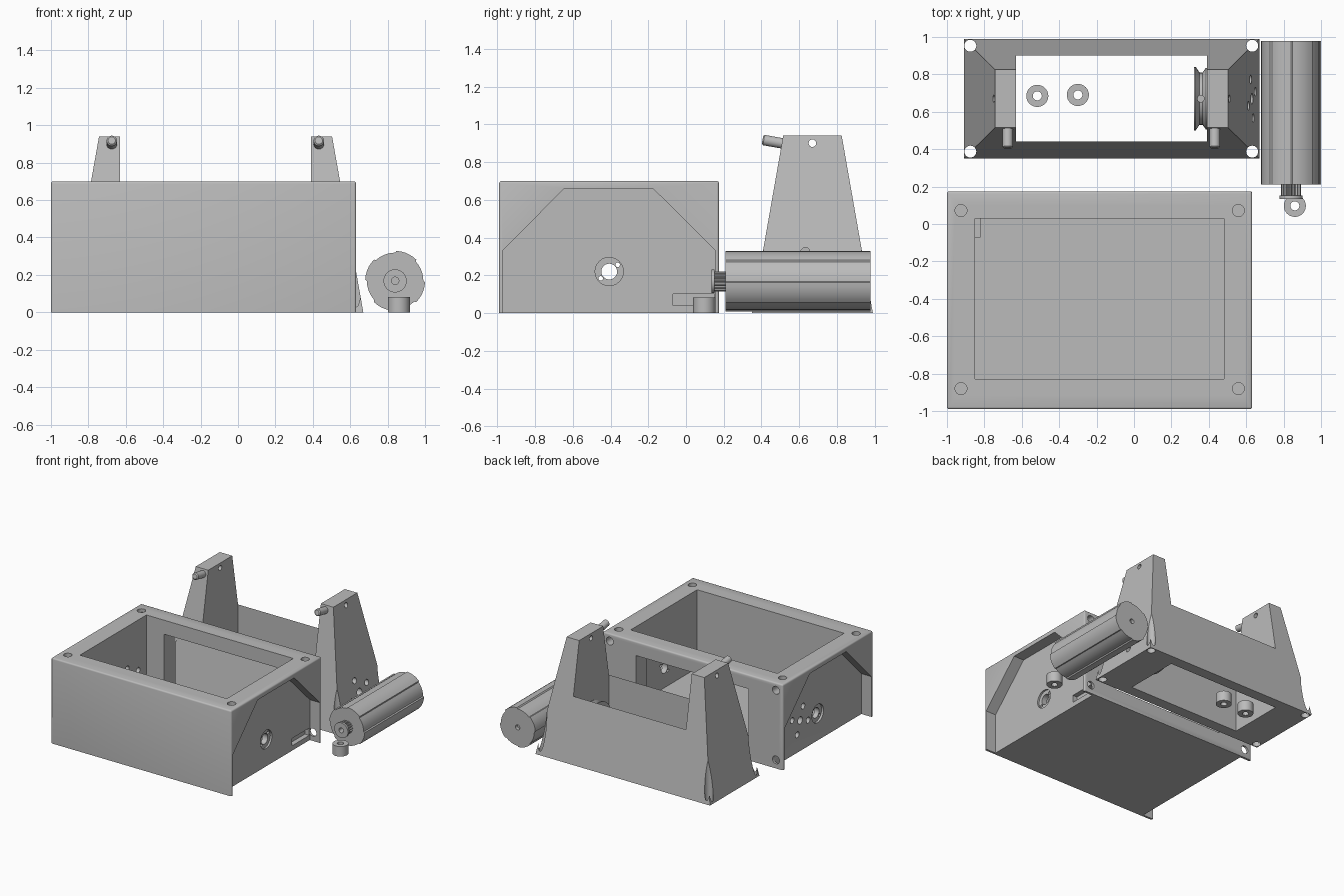
import bpy, bmesh, math
from mathutils import Vector

if "Cube" in bpy.data.objects:
    bpy.data.objects.remove(bpy.data.objects["Cube"])

GREY = bpy.data.materials.new("grey")
GREY.diffuse_color = (0.5, 0.5, 0.5, 1)
GREY.use_nodes = True
GREY.node_tree.nodes["Principled BSDF"].inputs["Base Color"].default_value = GREY.diffuse_color
AXIS = {'X': Vector((1, 0, 0)), 'Y': Vector((0, 1, 0)), 'Z': Vector((0, 0, 1))}


def from_bmesh(name, bm):
    bmesh.ops.recalc_face_normals(bm, faces=bm.faces)
    me = bpy.data.meshes.new(name)
    bm.to_mesh(me)
    bm.free()
    me.materials.append(GREY)
    ob = bpy.data.objects.new(name, me)
    bpy.context.collection.objects.link(ob)
    return ob


def loft(name, rings, closed=False):
    """Skin rings of points; cap the ends, or join last ring to first."""
    bm = bmesh.new()
    vs = [[bm.verts.new(p) for p in r] for r in rings]
    n = len(vs[0])
    pairs = list(zip(vs, vs[1:])) + ([(vs[-1], vs[0])] if closed else [])
    for a, b in pairs:
        for i in range(n):
            j = (i + 1) % n
            bm.faces.new((a[i], a[j], b[j], b[i]))
    if not closed:
        bm.faces.new(vs[0])
        bm.faces.new(vs[-1])
    return from_bmesh(name, bm)


def rect(x0, x1, y0, y1, z):
    return [(x0, y0, z), (x1, y0, z), (x1, y1, z), (x0, y1, z)]


def block(name, x0, x1, y0, y1, z0, z1):
    return loft(name, [rect(x0, x1, y0, y1, z0), rect(x0, x1, y0, y1, z1)])


def lathe(name, profile, start, d, n=32, closed=False):
    """Revolve (radius, distance) pairs around direction d from start."""
    d = Vector(d).normalized()
    u = d.orthogonal().normalized()
    v = d.cross(u)
    rings = []
    for r, h in profile:
        c = Vector(start) + d * h
        rings.append([c + r * (math.cos(t) * u + math.sin(t) * v)
                      for t in (2 * math.pi * i / n for i in range(n))])
    return loft(name, rings, closed)


def rod(start, axis, r, length, name="cutter", n=24):
    return lathe(name, [(r, 0), (r, length)], start, AXIS[axis], n)


def cut(ob, cutters):
    bpy.context.view_layer.objects.active = ob
    for c in cutters:
        m = ob.modifiers.new("cut", 'BOOLEAN')
        m.operation = 'DIFFERENCE'
        m.solver = 'EXACT'
        m.object = c
        bpy.ops.object.modifier_apply(modifier=m.name)
        bpy.data.objects.remove(c)


def smooth(ob):
    bpy.ops.object.select_all(action='DESELECT')
    ob.select_set(True)
    bpy.context.view_layer.objects.active = ob
    bpy.ops.object.shade_smooth_by_angle(angle=math.radians(30))


def ring_holes(x, y, z, r, length):
    """Motor mounting pattern: centre hole with four screw holes."""
    out = [rod((x, y, z), 'X', 0.03, length)]
    for k in range(4):
        a = math.radians(20 + 90 * k)
        out.append(rod((x, y + r * math.cos(a), z + r * math.sin(a)), 'X', 0.024, length))
    return out


# ---- Open-topped housing with recessed side panels ----
bm = bmesh.new()
lo = [bm.verts.new(p) for p in rect(-1, 0.632, -0.99, 0.175, 0)]
hi = [bm.verts.new(p) for p in rect(-1, 0.632, -0.99, 0.175, 0.7)]
bm.faces.new(lo)
bm.faces.new(hi)
for i in range(4):
    j = (i + 1) % 4
    bm.faces.new((lo[i], lo[j], hi[j], hi[i]))
edges = [e for e in bm.edges if any(v.co.z > 0.5 for v in e.verts)]
bmesh.ops.bevel(bm, geom=edges, offset=0.012, segments=3, profile=0.5, affect='EDGES')
housing = from_bmesh("housing", bm)

cutters = [block("cavity", -0.85, 0.48, -0.83, 0.03, 0.06, 1),
           block("window", -0.69, 0.33, -0.02, 0.3, 0.125, 0.585)]
outline = [(-0.972, -0.1), (-0.972, 0.33), (-0.645, 0.66),
           (-0.175, 0.66), (0.157, 0.33), (0.157, -0.1)]
for x0, x1 in ((0.54, 0.8), (-1.2, -0.908)):
    cutters.append(loft("recess", [[(x, y, z) for y, z in outline] for x in (x0, x1)]))
# rim screw holes and back wall screw holes
for x in (-0.925, 0.558):
    for y in (-0.88, 0.072):
        cutters.append(rod((x, y, 0.55), 'Z', 0.032, 0.3))
for x in (-0.937, 0.568):
    for z in (0.07, 0.64):
        cutters.append(rod((x, 0.06, z), 'Y', 0.032, 0.3))
# bearing holes and slots in both side panels
for x, seat in ((0.42, 0.525), (-0.97, -0.95)):
    cutters.append(rod((x, -0.407, 0.22), 'X', 0.042, 0.2))
    cutters.append(rod((seat, -0.407, 0.22), 'X', 0.075, 0.06))
    for s in (-1, 1):
        cutters.append(rod((x, -0.407 + 0.045 * s, 0.22 + 0.036 * s), 'X', 0.012, 0.2))
    cutters.append(block("slot", x + 0.08, x + 0.15, -0.07, 0.15, 0.04, 0.10))
cutters += ring_holes(-0.97, -0.18, 0.25, 0.11, 0.2)
cut(housing, cutters)
smooth(housing)

# ---- Tapered frame with two towers ----
frame = loft("tower_frame", [rect(-0.91, 0.67, 0.35, 0.99, 0),
                             rect(-0.743, 0.503, 0.515, 0.825, 0.94)])
cutters = [block("opening", -0.63, 0.39, 0.44, 0.90, -0.2, 1.2),
           rod((-1, 0.67, 0.90), 'X', 0.02, 2)]
for x in (-0.875, 0.632):
    for y in (0.387, 0.953):
        cutters.append(rod((x, y, -0.1), 'Z', 0.032, 0.9))
cutters += ring_holes(0.3, 0.67, 0.22, 0.11, 0.6)
cut(frame, cutters)
smooth(frame)

# pegs leaning out of the tower fronts
for side, x in (("left", -0.675), ("right", 0.432)):
    smooth(lathe(side + "_peg", [(0.028, 0), (0.028, 0.14), (0.02, 0.147)],
                 (x, 0.55, 0.892), (0, -1, 0.18), 20))

# spool on the inner face of the right tower
spool = lathe("spool", [(0.03, 0), (0.17, 0), (0.17, 0.008), (0.14, 0.028), (0.14, 0.045),
                        (0.165, 0.062), (0.165, 0.069), (0.03, 0.069)],
              (0.322, 0.67, 0.22), AXIS['X'], 32, True)
cut(spool, [rod((0.357, 0.67, 0.25), 'Z', 0.018, 0.3)])
smooth(spool)

# ---- Motor: stepped round body, gear and end flange ----
MX, MZ = 0.84, 0.168
body_pts = []
for k in range(8):
    for i in range(6):
        a = 2 * math.pi * (k + i / 5.3) / 8
        r = 0.16 if k % 2 else 0.151
        body_pts.append((MX + r * math.cos(a), MZ + r * math.sin(a)))
motor = loft("motor_body", [[(x, y, z) for x, z in body_pts] for y in (0.21, 0.978)])
cut(motor, [rod((MX, 0.95, MZ), 'Y', 0.02, 0.1)])
smooth(motor)

gear_pts = []
for i in range(64):
    a = 2 * math.pi * i / 64
    r = 0.053 if i % 4 < 2 else 0.044
    gear_pts.append((MX + r * math.cos(a), MZ + r * math.sin(a)))
gear = loft("motor_gear", [[(x, y, z) for x, z in gear_pts] for y in (0.15, 0.212)])
cut(gear, [rod((MX, 0.1, MZ), 'Y', 0.02, 0.1)])
smooth(lathe("gear_flange", [(0.02, 0), (0.062, 0), (0.062, 0.018), (0.02, 0.018)],
             (MX, 0.134, MZ), AXIS['Y'], 32, True))

# ---- Loose collars ----
for i, (x, y) in enumerate(((0.86, 0.097), (-0.517, 0.685), (-0.3, 0.69))):
    smooth(lathe("collar_%d" % (i + 1),
                 [(0.024, 0), (0.059, 0), (0.059, 0.082), (0.024, 0.082)],
                 (x, y, 0), AXIS['Z'], 32, True))
